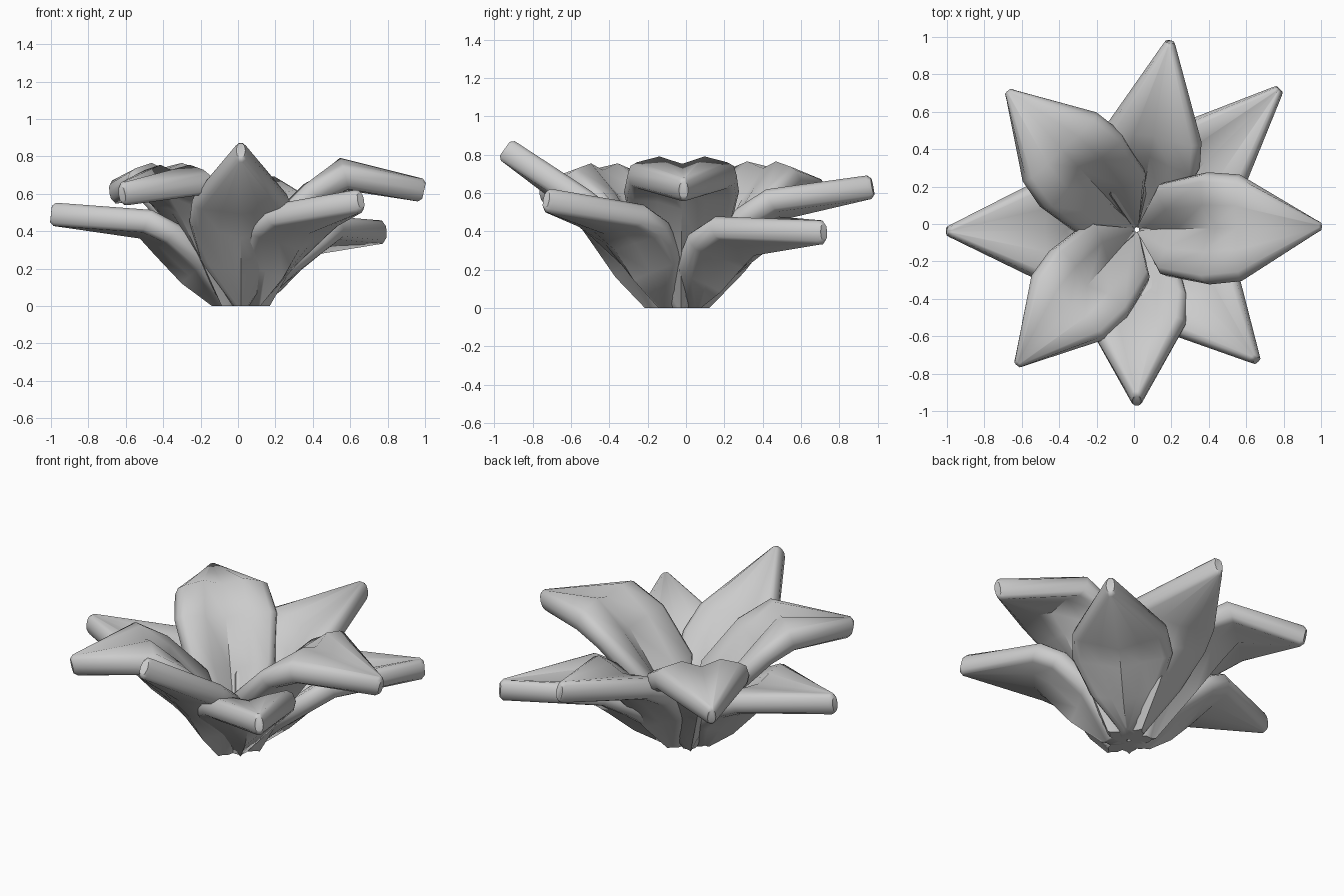
import bpy, bmesh, math
from mathutils import Vector

if "Cube" in bpy.data.objects:
    bpy.data.objects.remove(bpy.data.objects["Cube"])

CENTRE = Vector((0.015, -0.03, 0))
THICK = 0.125
FOLDED = [-0.08, 0.03, -0.11, 0.03, -0.08]   # lifts across a folded-over shoulder
RIM = 0.05                                   # rounding of the petal rim


def cupped(c):
    """Lifts across a cup-shaped section with a centre crease."""
    return [0.6 * c, 0.15 * c, -0.45 * c, 0.15 * c, 0.6 * c]


def row_normal(rows, i):
    """Normal in the side plane, and thickness correction at the bend."""
    if i == 0:
        return Vector((-1, 0)), 1.0
    p = [Vector(r[:2]) for r in rows]
    d = (p[i] - p[i - 1]).normalized()
    e = (p[i + 1] - p[i]).normalized() if i < len(p) - 1 else d
    t = (d + e).normalized()
    return Vector((-t.y, t.x)), 1 / max(t.dot(d), 0.7)


def section(hw, lifts):
    """Closed outline: (across, thickness factor, lift) with rounded rims."""
    b = min(RIM, hw * 0.7)
    w = hw - b
    top = [(w * u, 0.5, l * hw) for u, l in zip((-1, -0.5, 0, 0.5, 1), lifts)]
    arc = [(hw - 0.3 * b, 0.36, lifts[4] * hw), (hw, 0, lifts[4] * hw), (hw - 0.3 * b, -0.36, lifts[4] * hw)]
    under = [(x, -t, l) for x, t, l in reversed(top)]
    return top + arc + under + [(-x, t, l) for x, t, l in reversed(arc)]


def petal(name, angle, low, shoulder, tip, cup=None, foot=0.08):
    a = math.radians(angle)
    out, side = Vector((math.cos(a), math.sin(a), 0)), Vector((-math.sin(a), math.cos(a), 0))
    fold = FOLDED if cup is None else cupped(cup)
    # widest row sits between the wall and the shoulder
    mid = (0.5 * (low[0] + shoulder[0]), 0.5 * (low[1] + shoulder[1]) + 0.01, max(low[2], shoulder[2]) + 0.015)
    base = (foot, 0, 0.045)
    low = (low[0] * 0.8 + 0.015, low[1] * 0.8, low[2] * 0.9)
    rows = [base, low, mid, shoulder, tip]
    mid_lifts = [0.55 * p + 0.45 * q for p, q in zip(cupped(0.4), fold)]
    lifts = [cupped(0.6), cupped(0.48), mid_lifts, fold, [0] * 5]

    bm = bmesh.new()
    rings = []
    for i, (r, z, hw) in enumerate(rows):
        n, k = row_normal(rows, i)
        ring = []
        for x, t, lift in section(hw, lifts[i]):
            p = Vector((r, z)) + n * (t * THICK * k + lift)
            ring.append(bm.verts.new(CENTRE + out * p.x + side * x + Vector((0, 0, max(p.y, 0)))))
        rings.append(ring)
    count = len(rings[0])
    for lo, hi in zip(rings, rings[1:]):
        for j in range(count):
            k = (j + 1) % count
            bm.faces.new((lo[j], lo[k], hi[k], hi[j]))
    # end caps; the tip is rounded over a little
    bm.faces.new(rings[0])
    end = []
    c = sum((v.co for v in rings[-1]), Vector()) / count
    d = (Vector(tip[:2]) - Vector(shoulder[:2])).normalized()
    push = out * d.x * 0.02 + Vector((0, 0, d.y * 0.02))
    for v in rings[-1]:
        end.append(bm.verts.new(c + (v.co - c) * 0.7 + push))
    for j in range(count):
        k = (j + 1) % count
        bm.faces.new((rings[-1][j], rings[-1][k], end[k], end[j]))
    bm.faces.new(end)
    bmesh.ops.recalc_face_normals(bm, faces=bm.faces)
    me = bpy.data.meshes.new(name)
    bm.to_mesh(me)
    bm.free()
    ob = bpy.data.objects.new(name, me)
    bpy.context.collection.objects.link(ob)
    bpy.context.view_layer.objects.active = ob
    ob.select_set(True)
    bpy.ops.object.shade_smooth_by_angle(angle=math.radians(50))
    ob.select_set(False)


# inner layer: steep wall, then the petal folds outward and droops
petal("inner_petal_right", 1, (0.26, 0.44, 0.28), (0.55, 0.715, 0.285), (0.96, 0.62, 0.035))
petal("inner_petal_back_left", 133, (0.33, 0.43, 0.28), (0.60, 0.69, 0.27), (0.985, 0.61, 0.035))
petal("inner_petal_front_left", 228.5, (0.28, 0.41, 0.26), (0.55, 0.68, 0.26), (0.94, 0.60, 0.035))

# outer layer: lower petals, more cupped
petal("outer_petal_back_right", 44.5, (0.27, 0.20, 0.22), (0.52, 0.37, 0.27), (1.05, 0.395, 0.035), 0.3)
petal("outer_petal_back", 80, (0.30, 0.32, 0.24), (0.53, 0.54, 0.26), (1.00, 0.63, 0.035), 0.15)
petal("outer_petal_left", 180.5, (0.28, 0.24, 0.22), (0.51, 0.435, 0.28), (0.995, 0.49, 0.035), 0.12)
petal("outer_petal_front", 270, (0.29, 0.28, 0.25), (0.52, 0.55, 0.26), (0.90, 0.82, 0.035), 0.12, 0.11)
petal("outer_petal_front_right", 312.5, (0.29, 0.27, 0.24), (0.50, 0.46, 0.27), (0.93, 0.56, 0.035), 0.15)
